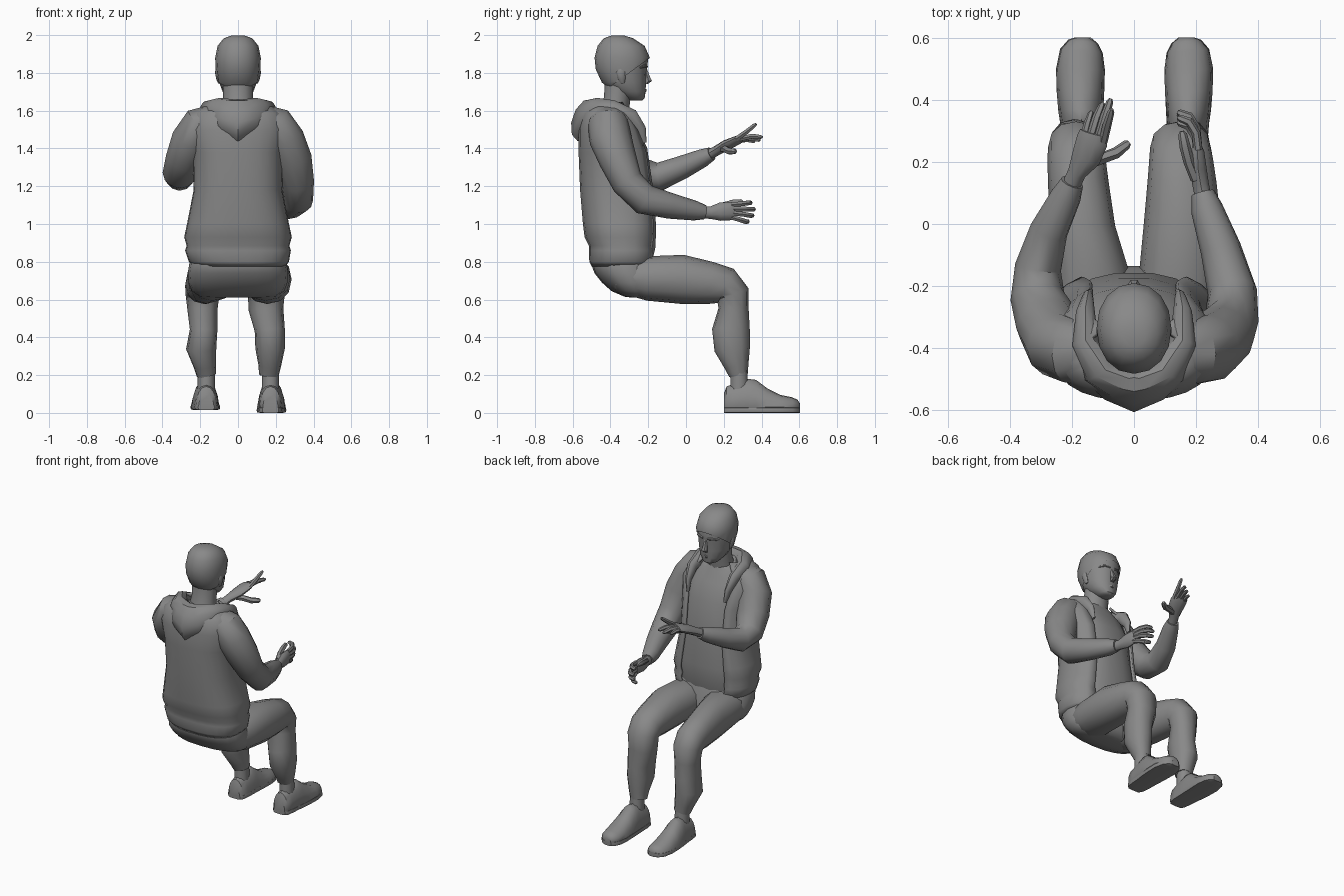
import bpy, bmesh, math
from mathutils import Vector

grey = bpy.data.materials.new("dark_grey")
grey.diffuse_color = (0.25, 0.25, 0.25, 1)


def power(v, e):
    return math.copysign(abs(v) ** (2 / e), v)


def loft(name, pts, n=12, e=2.0, side=(1, 0, 0), gap=0, floor=None, cut=None):
    """Skin of oval rings along a path; pts are (x, y, z, half width, half depth)."""
    bm = bmesh.new()
    centres = [Vector(p[:3]) for p in pts]
    rings = []
    for i, p in enumerate(pts):
        t = (centres[min(i + 1, len(pts) - 1)] - centres[max(i - 1, 0)]).normalized()
        if side == "flat":
            s, u = Vector((1, 0, 0)), Vector((0, -1, 0))
        else:
            s = Vector(side)
            s = (s - t * s.dot(t)).normalized()
            u = s.cross(t)
        ring = []
        for k in range(n):
            if gap:
                a = -math.pi / 2 + gap + (2 * math.pi - 2 * gap) * k / (n - 1)
            else:
                a = 2 * math.pi * k / n
            co = centres[i] + s * p[3] * power(math.cos(a), e) + u * p[4] * power(math.sin(a), e)
            if floor is not None:
                co.z = max(co.z, floor)
            ring.append(bm.verts.new(co))
        rings.append(ring)
    for r0, r1 in zip(rings, rings[1:]):
        for k in range(n - 1 if gap else n):
            j = (k + 1) % n
            bm.faces.new((r0[k], r0[j], r1[j], r1[k]))
    if not gap:
        bm.faces.new(rings[0])
        bm.faces.new(rings[-1])
    bmesh.ops.recalc_face_normals(bm, faces=bm.faces)
    if cut:
        bmesh.ops.bisect_plane(bm, geom=bm.verts[:] + bm.edges[:] + bm.faces[:],
                               plane_co=cut[0], plane_no=cut[1], clear_inner=True)
    me = bpy.data.meshes.new(name)
    bm.to_mesh(me)
    bm.free()
    me.materials.append(grey)
    ob = bpy.data.objects.new(name, me)
    bpy.context.collection.objects.link(ob)
    return ob


def finger(name, pts, r=0.0145):
    """Tapered digit with a rounded tip."""
    a, b = Vector(pts[-2]), Vector(pts[-1])
    path = [(*p, r, r) for p in pts[:-1]]
    path += [(*a.lerp(b, 0.8), r * 0.8, r * 0.8), (*b, r * 0.4, r * 0.4)]
    loft(name, path, n=6)


# Jacket: open at the front, gathered hem
jacket = loft("jacket", [
    (0.01, -0.335, 0.775, 0.24, 0.165), (0.005, -0.335, 0.80, 0.265, 0.178),
    (0, -0.333, 0.86, 0.28, 0.182), (0, -0.335, 0.885, 0.272, 0.18),
    (0, -0.342, 0.93, 0.285, 0.196), (0, -0.347, 1.0, 0.27, 0.2),
    (0, -0.36, 1.18, 0.235, 0.202), (0, -0.378, 1.38, 0.24, 0.192),
    (0, -0.40, 1.5, 0.262, 0.17), (0, -0.415, 1.585, 0.235, 0.135),
    (0, -0.41, 1.645, 0.15, 0.085)], n=22, e=2.5, gap=math.radians(32), side="flat")
mod = jacket.modifiers.new("thickness", "SOLIDIFY")
mod.thickness = 0.015

# Shirt under the jacket
loft("shirt", [
    (0, -0.33, 0.79, 0.22, 0.15), (0, -0.33, 0.87, 0.24, 0.17),
    (0, -0.335, 0.97, 0.24, 0.18), (0, -0.35, 1.18, 0.21, 0.178),
    (0, -0.37, 1.38, 0.21, 0.168), (0, -0.395, 1.5, 0.2, 0.14),
    (0, -0.39, 1.59, 0.13, 0.095), (0, -0.385, 1.62, 0.09, 0.08)], n=18, e=2.4)

# Hood lying on the shoulders, tapering into the lapels
half = [(0.14, -0.222, 1.43, 0.014, 0.008), (0.15, -0.24, 1.50, 0.03, 0.018),
        (0.157, -0.29, 1.568, 0.042, 0.032), (0.158, -0.385, 1.605, 0.05, 0.045),
        (0.115, -0.47, 1.597, 0.075, 0.058), (0.06, -0.512, 1.57, 0.1, 0.062)]
back = [(0, -0.535, 1.55, 0.118, 0.068)]
loft("hood", half + back + [(-p[0], *p[1:]) for p in reversed(half)],
     n=10, side=(0, 0.35, 1))

# Head, neck and hair
skull = [(1.655, -0.30, -0.228, 0.03), (1.665, -0.325, -0.217, 0.052),
         (1.70, -0.385, -0.212, 0.083), (1.75, -0.44, -0.21, 0.102),
         (1.82, -0.472, -0.205, 0.112), (1.88, -0.478, -0.197, 0.115),
         (1.94, -0.462, -0.225, 0.102), (1.98, -0.43, -0.285, 0.07),
         (1.994, -0.39, -0.33, 0.03)]


def head_rings(grow):
    return [(0, (b + f) / 2, z + (grow * 0.5 if z > 1.9 else 0), a + grow, (f - b) / 2 + grow)
            for z, b, f, a in skull]


loft("head", head_rings(-0.002), n=16, e=2.1, side="flat")
loft("hair", head_rings(0.006), n=16, e=2.1, side="flat",
     cut=(Vector((0, -0.19, 1.88)), Vector((0, -0.16, 0.22))))
loft("neck", [(0, -0.385, 1.57, 0.09, 0.08), (0, -0.365, 1.66, 0.08, 0.07),
              (0, -0.355, 1.75, 0.08, 0.075)], n=12)
loft("nose", [(0, -0.216, 1.83, 0.009, 0.008), (0, -0.208, 1.79, 0.014, 0.015),
              (0, -0.198, 1.757, 0.021, 0.02), (0, -0.212, 1.74, 0.014, 0.01)], n=6, side="flat")
loft("lips", [(-0.032, -0.228, 1.705, 0.004, 0.004), (0, -0.216, 1.707, 0.011, 0.008),
              (0.032, -0.228, 1.705, 0.004, 0.004)], n=6, side=(0, 0, 1))
for s, tag in ((-1, "left"), (1, "right")):
    loft(tag + "_ear", [(s * 0.1, -0.335, 1.745, 0.005, 0.01),
                        (s * 0.106, -0.34, 1.77, 0.01, 0.02),
                        (s * 0.111, -0.345, 1.805, 0.011, 0.025),
                        (s * 0.109, -0.345, 1.825, 0.006, 0.014)], n=8)
    loft(tag + "_eyebrow", [(s * 0.018, -0.207, 1.833, 0.007, 0.007),
                            (s * 0.05, -0.214, 1.838, 0.008, 0.008),
                            (s * 0.082, -0.243, 1.828, 0.005, 0.005)],
         n=6, side=(0, 0, 1))

# Sleeves
shoulder = [(0.13, -0.415, 1.57, 0.065, 0.085), (0.195, -0.413, 1.535, 0.096, 0.107)]
loft("left_sleeve", [(-p[0], *p[1:]) for p in shoulder] + [
    (-0.245, -0.39, 1.45, 0.107, 0.112), (-0.28, -0.32, 1.345, 0.104, 0.1),
    (-0.312, -0.235, 1.265, 0.088, 0.085), (-0.31, -0.14, 1.25, 0.075, 0.075),
    (-0.275, -0.02, 1.30, 0.062, 0.062), (-0.22, 0.09, 1.35, 0.05, 0.048),
    (-0.2, 0.135, 1.372, 0.038, 0.036)], n=12)
loft("right_sleeve", shoulder + [
    (0.245, -0.40, 1.45, 0.107, 0.112), (0.286, -0.36, 1.34, 0.106, 0.1),
    (0.315, -0.31, 1.22, 0.088, 0.085), (0.318, -0.22, 1.13, 0.08, 0.082),
    (0.28, -0.08, 1.095, 0.066, 0.068), (0.235, 0.05, 1.07, 0.052, 0.052),
    (0.222, 0.1, 1.062, 0.038, 0.038)], n=12)

# Left hand: raised, index finger lifted above the others
loft("left_palm", [
    (-0.205, 0.12, 1.365, 0.03, 0.028), (-0.185, 0.165, 1.39, 0.03, 0.026),
    (-0.155, 0.215, 1.418, 0.048, 0.027), (-0.135, 0.27, 1.443, 0.052, 0.022),
    (-0.13, 0.295, 1.453, 0.046, 0.015)], n=10, side=(0.9, -0.3, 0.15))
finger("left_index", [(-0.1, 0.265, 1.45), (-0.087, 0.32, 1.488), (-0.072, 0.372, 1.53)])
finger("left_middle", [(-0.115, 0.28, 1.45), (-0.093, 0.35, 1.465), (-0.075, 0.405, 1.46)])
finger("left_ring", [(-0.14, 0.28, 1.447), (-0.12, 0.345, 1.455), (-0.1, 0.392, 1.443)])
finger("left_little", [(-0.163, 0.275, 1.44), (-0.15, 0.325, 1.445), (-0.137, 0.365, 1.435)], 0.0125)
finger("left_thumb", [(-0.16, 0.19, 1.40), (-0.105, 0.212, 1.395), (-0.058, 0.23, 1.385), (-0.015, 0.264, 1.385)], 0.019)

# Right hand: lower, palm inward, fingers curling
loft("right_palm", [
    (0.224, 0.085, 1.062, 0.032, 0.028), (0.215, 0.13, 1.06, 0.033, 0.028),
    (0.207, 0.18, 1.065, 0.048, 0.029), (0.205, 0.235, 1.068, 0.048, 0.023),
    (0.203, 0.255, 1.068, 0.042, 0.015)], n=10, side=(0, 0, 1))
for tag, z0, z1, y1 in (("index", 1.102, 1.112, 0.345), ("middle", 1.08, 1.078, 0.362),
                        ("ring", 1.058, 1.045, 0.355), ("little", 1.036, 1.013, 0.33)):
    finger("right_" + tag, [(0.207, 0.24, z0), (0.2, y1 - 0.05, (z0 + z1) / 2),
                            (0.178, y1 - 0.014, z1), (0.14, y1, z1)])
finger("right_thumb", [(0.2, 0.145, 1.08), (0.178, 0.2, 1.1), (0.165, 0.25, 1.113), (0.155, 0.3, 1.12)], 0.018)

# Trousers: seat and two legs
loft("trouser_seat", [
    (0, -0.33, 0.84, 0.24, 0.155), (0, -0.33, 0.79, 0.258, 0.172),
    (0, -0.315, 0.74, 0.266, 0.17), (0, -0.29, 0.69, 0.262, 0.155),
    (0, -0.27, 0.645, 0.245, 0.125), (0, -0.25, 0.615, 0.2, 0.075),
    (0, -0.245, 0.61, 0.12, 0.04)], n=20, e=2.4, side="flat")
# rows: y, z, half depth; then per leg: x, half width
rows = [(-0.43, 0.74, 0.03), (-0.36, 0.725, 0.085), (-0.2, 0.712, 0.118), (-0.02, 0.707, 0.13),
        (0.13, 0.687, 0.112), (0.21, 0.672, 0.1), (0.248, 0.63, 0.088), (0.252, 0.55, 0.08),
        (0.238, 0.44, 0.1), (0.245, 0.34, 0.095), (0.268, 0.25, 0.065), (0.278, 0.2, 0.05)]
legs = {"left": [(-0.13, 0.05), (-0.13, 0.11), (-0.135, 0.13), (-0.165, 0.105), (-0.18, 0.098),
                 (-0.186, 0.094), (-0.188, 0.09), (-0.188, 0.08), (-0.182, 0.073),
                 (-0.195, 0.08), (-0.175, 0.06), (-0.167, 0.052)],
        "right": [(0.13, 0.05), (0.13, 0.11), (0.145, 0.132), (0.157, 0.127), (0.155, 0.112),
                  (0.152, 0.103), (0.15, 0.098), (0.148, 0.092), (0.168, 0.08),
                  (0.17, 0.078), (0.168, 0.06), (0.163, 0.052)]}
for tag, cols in legs.items():
    loft(tag + "_trouser_leg", [(x, y, z, w, h) for (y, z, h), (x, w) in zip(rows, cols)],
         n=12, e=2.2)

# Ankles and shoes: y, x shift outward, top height, half width
shoe = [(0.2, 0, 0.10, 0.04), (0.215, 0, 0.14, 0.055), (0.26, 0, 0.155, 0.062),
        (0.33, 0.002, 0.18, 0.066), (0.37, 0.004, 0.175, 0.07), (0.43, 0.005, 0.13, 0.074),
        (0.5, 0.005, 0.095, 0.076), (0.56, 0.002, 0.083, 0.066), (0.59, -0.003, 0.07, 0.045),
        (0.603, -0.003, 0.05, 0.022)]
for tag, s, x, base in (("left", -1, -0.168, 0.015), ("right", 1, 0.172, 0.0)):
    loft(tag + "_ankle", [(x, 0.28, 0.24, 0.045, 0.045), (x, 0.282, 0.12, 0.046, 0.05)], n=10)
    loft(tag + "_shoe", [(x + s * d, y, 0.03, w, top - 0.03) for y, d, top, w in shoe],
         n=16, e=2.1, floor=base + 0.022)
    loft(tag + "_sole", [(x + s * d, y, base + 0.015, w + 0.003, 0.015) for y, d, top, w in shoe],
         n=12, e=6)

# Smooth shading with the sharp folds kept
for ob in bpy.context.scene.objects:
    ob.select_set(True)
    bpy.context.view_layer.objects.active = ob
bpy.ops.object.shade_smooth_by_angle(angle=math.radians(38))
